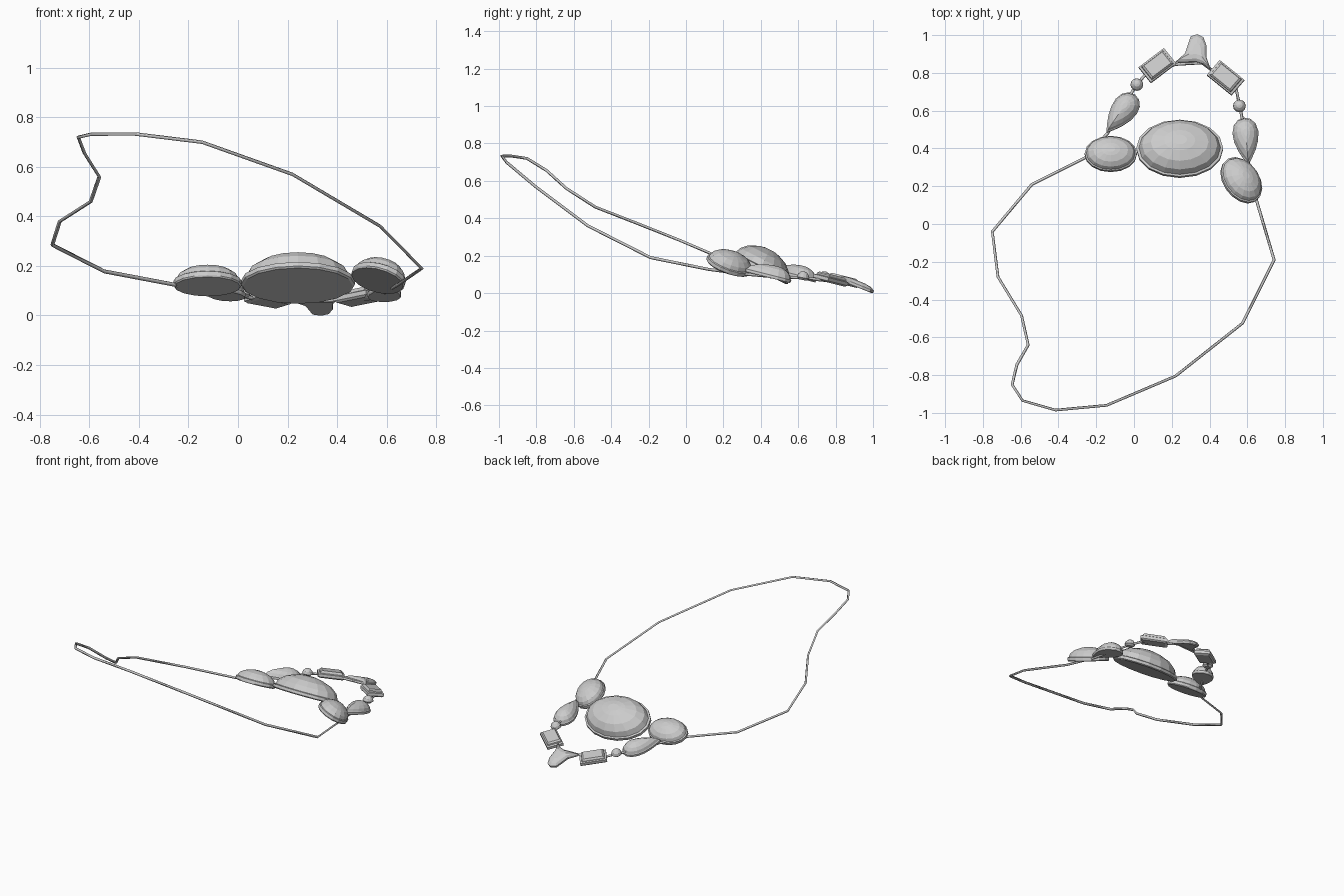
import bpy, bmesh
from math import sin, cos, pi, radians
from mathutils import Vector, Matrix

if "Cube" in bpy.data.objects:
    bpy.data.objects.remove(bpy.data.objects["Cube"])


def oval(n=16):
    return [(cos(2*pi*i/n), sin(2*pi*i/n)) for i in range(n)]


def pear(n=16):
    # teardrop, point at +x
    return [(cos(t), sin(t)*sin(t/2)/0.77) for t in (2*pi*i/n for i in range(n))]


def dome(h, steps=4, start=0.94, base=0.018):
    # bezel rings followed by rounded crown rings: (scale, height)
    rings = [(0.96, -0.006), (1, 0), (1, base), (start, base + 0.004)]
    for i in range(1, steps):
        t = i/steps*pi/2
        rings.append((start*cos(t), base + (h - base)*sin(t)))
    return rings + [(start*0.18, h)]


def stone(name, loc, slope, angle, size, outline, rings, pivot=(0, 0)):
    """Loft scaled outlines along the normal of a tilted plane."""
    a, b = slope
    t = radians(angle)
    n = Vector((-a, -b, 1)).normalized()
    x = Vector((cos(t), sin(t), a*cos(t) + b*sin(t))).normalized()
    y = n.cross(x)
    m = Matrix((x, y, n)).transposed().to_4x4()
    m.translation = loc
    bm = bmesh.new()
    loops = []
    for s, z in rings:
        loops.append([bm.verts.new(((pivot[0] + (px - pivot[0])*s)*size[0],
                                    (pivot[1] + (py - pivot[1])*s)*size[1], z))
                      for px, py in outline])
    k = len(outline)
    for lo, hi in zip(loops, loops[1:]):
        for i in range(k):
            j = (i + 1) % k
            bm.faces.new((lo[i], lo[j], hi[j], hi[i]))
    bm.faces.new(loops[0][::-1])
    bm.faces.new(loops[-1])
    bm.transform(m)
    bmesh.ops.recalc_face_normals(bm, faces=bm.faces)
    me = bpy.data.meshes.new(name)
    bm.to_mesh(me)
    bm.free()
    ob = bpy.data.objects.new(name, me)
    bpy.context.collection.objects.link(ob)
    return ob


# large oval cabochons
stone("centre_stone", (0.242, 0.394, 0.125), (0, -0.5), 0, (0.23, 0.168), oval(), dome(0.12))
stone("left_oval_stone", (-0.123, 0.367, 0.122), (0, -0.44), 0, (0.138, 0.101), oval(), dome(0.079))
stone("right_oval_stone", (0.565, 0.228, 0.145), (-0.4, -0.45), -57, (0.135, 0.104), oval(), dome(0.082))

# pear stones
for name, loc, ang in (("left_pear_stone", (-0.07, 0.583, 0.09), -127),
                       ("right_pear_stone", (0.594, 0.437, 0.09), -85)):
    stone(name, loc, (0, -0.25), ang, (0.128, 0.069), pear(), dome(0.064, base=0.01), (-0.3, 0))

# small round beads
for name, loc in (("left_bead", (0.015, 0.738, 0.082)), ("right_bead", (0.558, 0.625, 0.082))):
    stone(name, loc, (0, -0.2), 0, (0.034, 0.034), oval(12),
          [(0.6, -0.012), (1, 0), (0.87, 0.017), (0.5, 0.03), (0.15, 0.034)])

# rectangular step-cut stones
square = [(1, 1), (-1, 1), (-1, -1), (1, -1)]
for name, loc, ang in (("left_baguette", (0.124, 0.836, 0.055), 37),
                       ("right_baguette", (0.485, 0.772, 0.062), -39)):
    stone(name, loc, (0, -0.25), ang, (0.085, 0.053), square,
          [(0.85, -0.008), (1, 0), (1, 0.018), (0.86, 0.022), (0.84, 0.03), (0.72, 0.038)])

# flared end drop
half = [(0.075, -0.085), (0.045, -0.045), (0.04, 0.0), (0.06, 0.0)]
drop = [(0.078, -0.085), (0.057, -0.025), (0.056, 0.04), (0.04, 0.085), (0.008, 0.102),
        (-0.028, 0.09), (-0.042, 0.05), (-0.058, 0.0), (-0.108, -0.045),
        (-0.06, -0.046), (0.0, -0.043), (0.04, -0.056)]
stone("end_drop", (0.328, 0.9, 0.043), (0, -0.4), 0, (1, 1.07), drop,
      [(0.94, -0.006), (1, 0), (1, 0.01), (0.8, 0.022), (0.4, 0.029)], (0.005, 0.01))

# closed wire running behind the stones
path = [(-0.26, 0.35, 0.125), (-0.54, 0.21, 0.178), (-0.75, -0.04, 0.285), (-0.72, -0.28, 0.38),
        (-0.595, -0.485, 0.46), (-0.56, -0.64, 0.56), (-0.62, -0.745, 0.655), (-0.645, -0.85, 0.72),
        (-0.59, -0.935, 0.733), (-0.415, -0.985, 0.733), (-0.145, -0.96, 0.7), (0.22, -0.805, 0.57),
        (0.575, -0.525, 0.36), (0.742, -0.19, 0.19), (0.65, 0.12, 0.127), (0.605, 0.33, 0.1),
        (0.585, 0.5, 0.085), (0.558, 0.63, 0.082), (0.54, 0.72, 0.07), (0.405, 0.82, 0.062),
        (0.36, 0.853, 0.06), (0.22, 0.845, 0.06), (0.06, 0.79, 0.07), (0.015, 0.74, 0.08),
        (-0.07, 0.6, 0.088), (-0.14, 0.48, 0.1)]
cu = bpy.data.curves.new("wire", 'CURVE')
cu.dimensions = '3D'
cu.bevel_depth = 0.008
cu.bevel_resolution = 0
sp = cu.splines.new('POLY')
sp.points.add(len(path) - 1)
for p, co in zip(sp.points, path):
    p.co = (*co, 1)
sp.use_cyclic_u = True
wire = bpy.data.objects.new("wire", cu)
bpy.context.collection.objects.link(wire)
bpy.context.view_layer.objects.active = wire
wire.select_set(True)
bpy.ops.object.convert(target='MESH')
